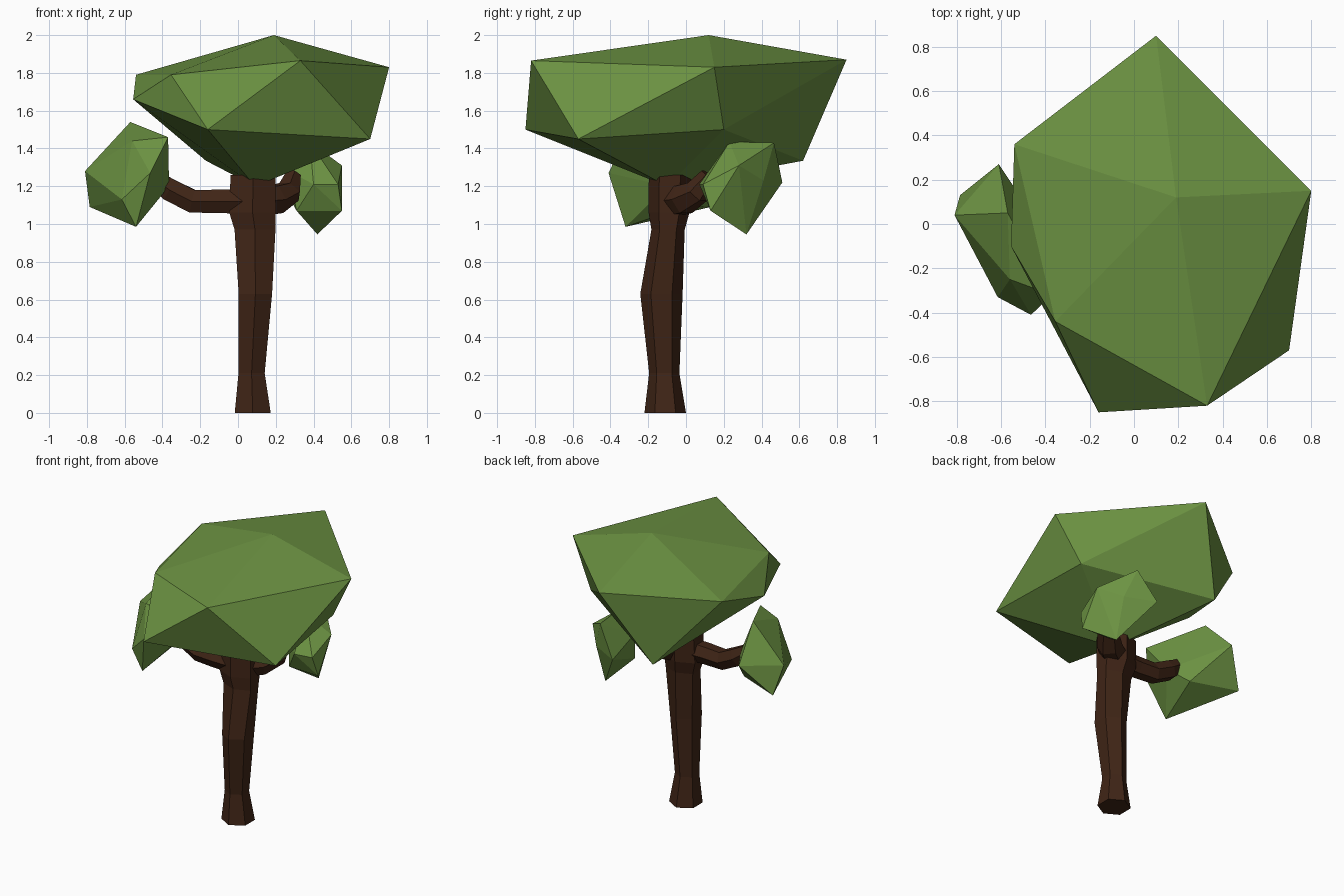
import bpy, bmesh
from math import cos, sin, pi
from mathutils import Vector

if "Cube" in bpy.data.objects:
    bpy.data.objects.remove(bpy.data.objects["Cube"])


def material(name, rgb):
    m = bpy.data.materials.new(name)
    m.diffuse_color = (*rgb, 1)
    m.use_nodes = True
    m.node_tree.nodes["Principled BSDF"].inputs["Base Color"].default_value = m.diffuse_color
    return m


BARK = material("bark", (0.05, 0.018, 0.008))
LEAF = material("leaf", (0.15, 0.29, 0.055))


def finish(name, bm, mat):
    bmesh.ops.recalc_face_normals(bm, faces=bm.faces)
    mesh = bpy.data.meshes.new(name)
    bm.to_mesh(mesh)
    bm.free()
    mesh.materials.append(mat)
    bpy.context.collection.objects.link(bpy.data.objects.new(name, mesh))


def loft(name, rings, mat):
    """Skin a stack of equal-sized vertex rings and cap both ends."""
    bm = bmesh.new()
    loops = [[bm.verts.new(p) for p in ring] for ring in rings]
    for a, b in zip(loops, loops[1:]):
        n = len(a)
        for i in range(n):
            j = (i + 1) % n
            bm.faces.new((a[i], a[j], b[j], b[i]))
    bm.faces.new(loops[0][::-1])
    bm.faces.new(loops[-1])
    finish(name, bm, mat)


def branch(name, path, radii):
    """Tapered six-sided tube along a path."""
    pts = [Vector(p) for p in path]
    rings = []
    for i, p in enumerate(pts):
        t = (pts[min(i + 1, len(pts) - 1)] - pts[max(i - 1, 0)]).normalized()
        side = t.cross(Vector((0, 0, 1))).normalized()
        up = side.cross(t)
        rings.append([p + radii[i] * (side * cos(k * pi / 3) + up * sin(k * pi / 3))
                      for k in range(6)])
    loft(name, rings, BARK)


def crown(name, top, upper, lower, bottom):
    """Distorted icosahedron: two five-point rings between two poles."""
    bm = bmesh.new()
    t, b = bm.verts.new(top), bm.verts.new(bottom)
    u = [bm.verts.new(p) for p in upper]
    w = [bm.verts.new(p) for p in lower]
    for i in range(5):
        j = (i + 1) % 5
        bm.faces.new((t, u[i], u[j]))
        bm.faces.new((u[i], w[i], u[j]))
        bm.faces.new((w[i], w[j], u[j]))
        bm.faces.new((b, w[j], w[i]))
    finish(name, bm, LEAF)


def clump(name, points):
    """Faceted leaf clump wrapped around a few points."""
    bm = bmesh.new()
    for p in points:
        bm.verts.new(p)
    res = bmesh.ops.convex_hull(bm, input=bm.verts)
    loose = [v for v in bm.verts if not v.link_faces]
    bmesh.ops.delete(bm, geom=loose, context='VERTS')
    finish(name, bm, LEAF)


# trunk: hexagonal sections (centre x, centre y, z, radius x, radius y)
sections = [(0.078, -0.11, 0, 0.11, 0.11), (0.072, -0.115, 0.21, 0.08, 0.08),
            (0.092, -0.13, 0.63, 0.102, 0.112), (0.09, -0.095, 0.97, 0.125, 0.088),
            (0.077, -0.09, 1.06, 0.142, 0.108), (0.08, -0.085, 1.26, 0.138, 0.112)]
loft("trunk", [[(x + rx * cos(pi / 6 + k * pi / 3), y + ry * sin(pi / 6 + k * pi / 3), z)
                for k in range(6)] for x, y, z, rx, ry in sections], BARK)

# branches
branch("left_branch", [(0.05, -0.1, 1.12), (-0.1, -0.1, 1.12), (-0.24, -0.09, 1.12),
                       (-0.36, -0.08, 1.18), (-0.44, -0.08, 1.24)],
       [0.075, 0.072, 0.07, 0.068, 0.05])
branch("right_branch", [(0.1, -0.08, 1.12), (0.2, -0.01, 1.13), (0.27, 0.06, 1.17),
                        (0.29, 0.12, 1.26)],
       [0.09, 0.085, 0.07, 0.045])

# main crown
crown("main_crown", (0.19, 0.12, 2.0),
      [(0.33, -0.82, 1.865), (0.80, 0.15, 1.83), (0.10, 0.85, 1.87),
       (-0.54, 0.36, 1.79), (-0.355, -0.44, 1.79)],
      [(0.70, -0.57, 1.45), (0.62, 0.20, 1.50), (-0.17, 0.62, 1.335),
       (-0.555, -0.10, 1.66), (-0.16, -0.85, 1.50)],
      (0.09, -0.10, 1.20))

# small leaf clumps at the branch ends
clump("left_leaves", [(-0.57, 0.05, 1.54), (-0.37, -0.32, 1.46), (-0.56, -0.25, 1.44),
                      (-0.81, 0.04, 1.28), (-0.785, 0.13, 1.09), (-0.61, 0.27, 1.31),
                      (-0.465, -0.41, 1.27), (-0.615, -0.33, 1.13), (-0.54, -0.32, 0.985),
                      (-0.47, 0.01, 1.10), (-0.365, -0.10, 1.20)])
clump("right_leaves", [(0.42, 0.32, 0.945), (0.55, 0.13, 1.07), (0.55, 0.28, 1.31),
                       (0.36, 0.466, 1.43), (0.23, 0.51, 1.22), (0.43, 0.41, 1.23),
                       (0.40, 0.07, 1.21), (0.38, 0.23, 1.435), (0.31, 0.14, 1.07),
                       (0.27, 0.20, 1.28), (0.53, 0.09, 1.21)])
